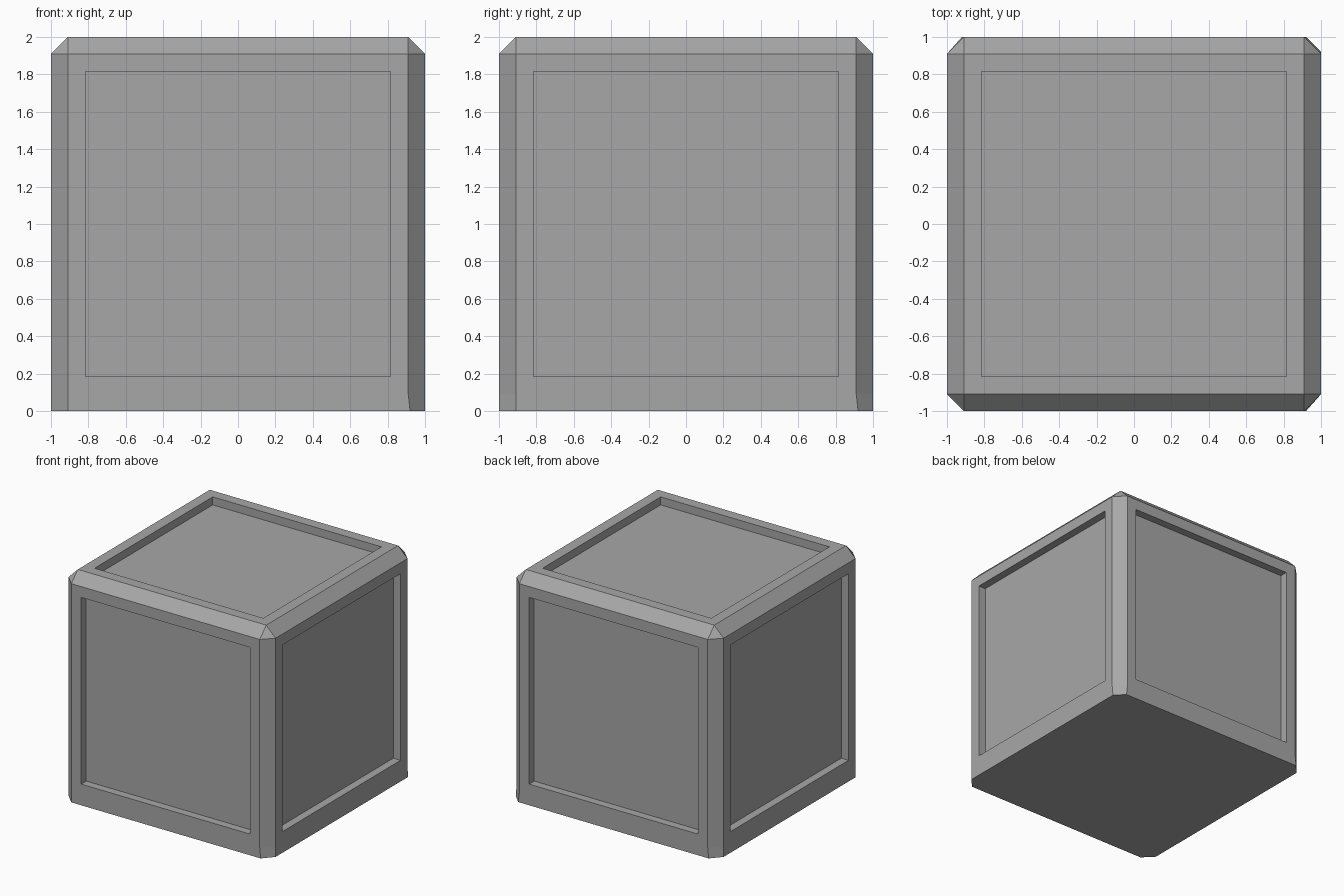
import bpy
import bmesh
from mathutils import Matrix, Vector

old = bpy.data.objects.get("Cube")
if old:
    bpy.data.objects.remove(old, do_unlink=True)

EDGE = 0.91      # where the chamfers start
FOOT = 0.92      # narrower chamfer at the foot
PANEL = 0.815    # half width of each recessed panel
DEPTH = 0.07     # recess depth

grey = bpy.data.materials.new("plain grey")
grey.use_nodes = True
colour = (0.39, 0.39, 0.39, 1)
grey.diffuse_color = colour
grey.node_tree.nodes["Principled BSDF"].inputs["Base Color"].default_value = colour


def new_object(name, bm):
    bmesh.ops.recalc_face_normals(bm, faces=bm.faces)
    mesh = bpy.data.meshes.new(name)
    bm.to_mesh(mesh)
    bm.free()
    mesh.materials.append(grey)
    obj = bpy.data.objects.new(name, mesh)
    bpy.context.collection.objects.link(obj)
    return obj


def ring(bm, z, side, front, back, out=1):
    """Eight points around the block; front, back and side set the chamfer starts."""
    e = EDGE
    points = [(-e, -out), (front, -out), (out, -e), (out, side),
              (back, out), (-back, out), (-out, e), (-out, -e)]
    return [bm.verts.new((x, y, z)) for x, y in points]


# Chamfered block, lofted from the foot to the top
bm = bmesh.new()
rings = [ring(bm, 0, FOOT, FOOT, FOOT),
         ring(bm, 0.09, EDGE, EDGE, EDGE),
         ring(bm, 2 - 0.09, EDGE, EDGE, EDGE),
         ring(bm, 2, EDGE, EDGE, EDGE, out=EDGE)]
for low, high in zip(rings, rings[1:]):
    for i in range(8):
        j = (i + 1) % 8
        bm.faces.new((low[i], low[j], high[j], high[i]))
bm.faces.new(rings[0])
bm.faces.new(rings[-1])
bmesh.ops.remove_doubles(bm, verts=bm.verts, dist=0.001)
bmesh.ops.dissolve_limit(bm, angle_limit=0.01, verts=bm.verts, edges=bm.edges)
block = new_object("chamfered_block", bm)

# Cutters for the recesses on the top and the four sides
bm = bmesh.new()
for d in ((1, 0, 0), (-1, 0, 0), (0, 1, 0), (0, -1, 0), (0, 0, 1)):
    direction = Vector(d)
    size = [0.3 if c else 2 * PANEL for c in d]
    centre = Vector((0, 0, 1)) + direction * (1 - DEPTH + 0.15)
    bmesh.ops.create_cube(bm, size=1, matrix=Matrix.Translation(centre) @ Matrix.Diagonal((*size, 1)))
cutter = new_object("panel_cutters", bm)
cutter.hide_render = True

# Cut the recesses, then drop the cutters
cut = block.modifiers.new("panels", 'BOOLEAN')
cut.operation = 'DIFFERENCE'
cut.solver = 'EXACT'
cut.object = cutter
bpy.context.view_layer.objects.active = block
block.select_set(True)
bpy.ops.object.modifier_apply(modifier=cut.name)
bpy.data.objects.remove(cutter, do_unlink=True)
